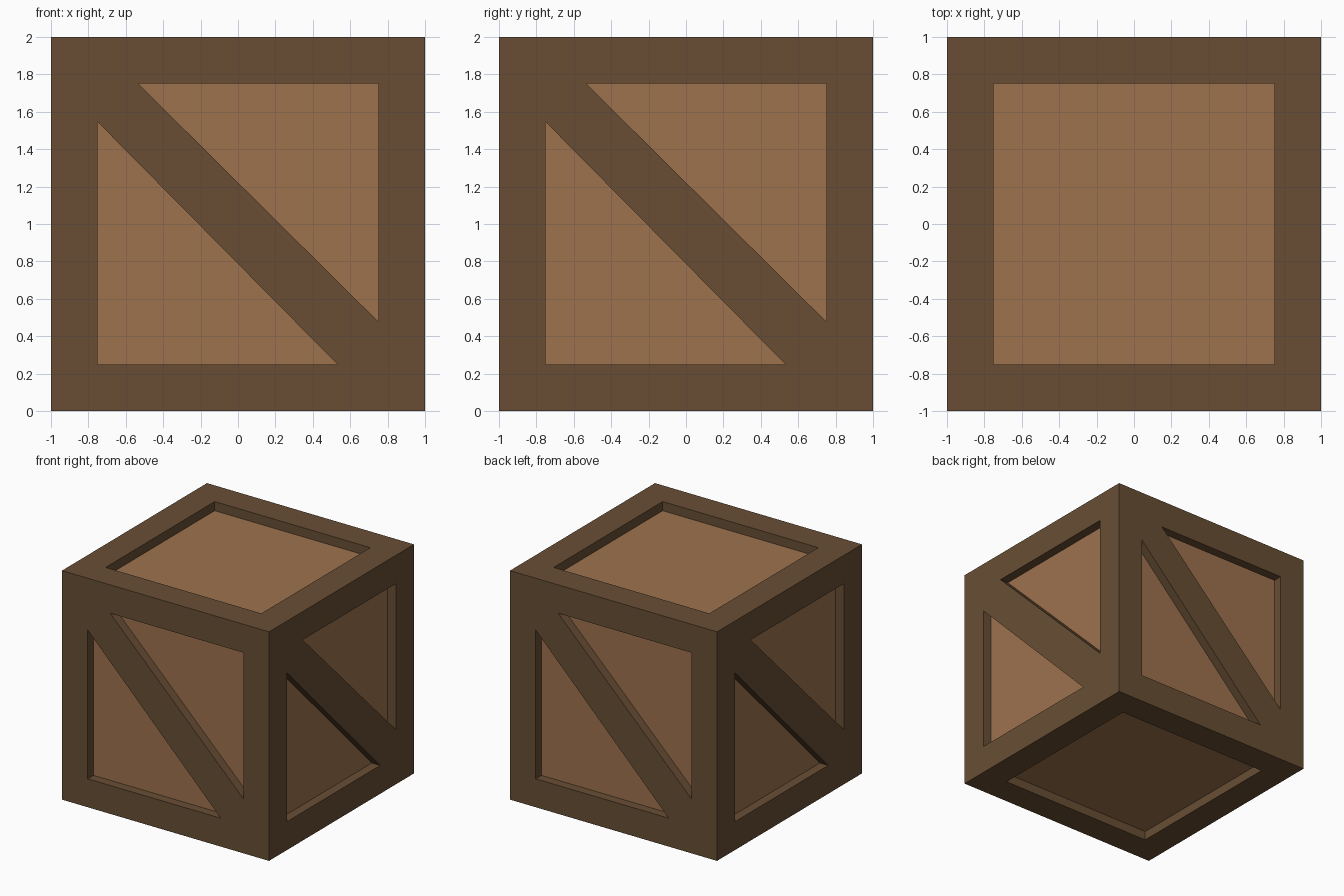
import bpy
import bmesh
from mathutils import Vector

HALF = 1.0       # half the crate's side
OPENING = 0.752  # half the width of each framed opening
DEPTH = 0.08     # how far the panels sit behind the frame
UP = Vector((0, 0, 1))
# Two edges of the diagonal brace, measured from the centre of a side
BRACE_EDGES = [((-0.535, OPENING), (OPENING, -0.524)),
               ((-OPENING, 0.547), (0.533, -OPENING))]

if "Cube" in bpy.data.objects:
    bpy.data.objects.remove(bpy.data.objects["Cube"], do_unlink=True)


def make_material(name, color):
    mat = bpy.data.materials.new(name)
    mat.use_nodes = True
    mat.diffuse_color = color
    for node in mat.node_tree.nodes:
        if node.type == 'BSDF_PRINCIPLED':
            node.inputs["Base Color"].default_value = color
    return mat


def opening_faces(bm, normal):
    """Faces inside the framed opening on the side facing normal."""
    limit = OPENING + 0.01
    return [f for f in bm.faces if f.normal.dot(normal) > 0.99 and all(
        (v.co - normal * v.co.dot(normal))[i] ** 2 < limit ** 2
        for v in f.verts for i in range(3))]


bm = bmesh.new()
bmesh.ops.create_cube(bm, size=2 * HALF)

# Frame border on all six sides
bmesh.ops.inset_individual(bm, faces=bm.faces[:], thickness=HALF - OPENING,
                           use_even_offset=True)
bm.normal_update()

# Diagonal brace cut into the four upright sides
sides = [Vector(n) for n in ((0, -1, 0), (1, 0, 0), (0, 1, 0), (-1, 0, 0))]
panels = opening_faces(bm, UP) + opening_faces(bm, -UP)
for normal in sides:
    across = UP.cross(normal)
    for start, end in BRACE_EDGES:
        a, b = [normal * HALF + across * p[0] + UP * p[1] for p in (start, end)]
        faces = opening_faces(bm, normal)
        edges = {e for f in faces for e in f.edges}
        verts = {v for f in faces for v in f.verts}
        bmesh.ops.bisect_plane(bm, geom=faces + list(edges) + list(verts),
                               dist=0.0001, plane_co=a,
                               plane_no=(b - a).cross(normal).normalized())
        bm.normal_update()
    panels += [f for f in opening_faces(bm, normal) if len(f.verts) == 3]

# Recessed panels
bmesh.ops.inset_individual(bm, faces=panels, thickness=0, depth=-DEPTH)
for face in panels:
    face.material_index = 1
bmesh.ops.translate(bm, verts=bm.verts[:], vec=UP * HALF)
bm.normal_update()

mesh = bpy.data.meshes.new("wooden_crate")
bm.to_mesh(mesh)
bm.free()
mesh.materials.append(make_material("dark_wood", (0.138, 0.076, 0.034, 1)))
mesh.materials.append(make_material("light_wood", (0.337, 0.168, 0.076, 1)))
crate = bpy.data.objects.new("wooden_crate", mesh)
bpy.context.collection.objects.link(crate)
